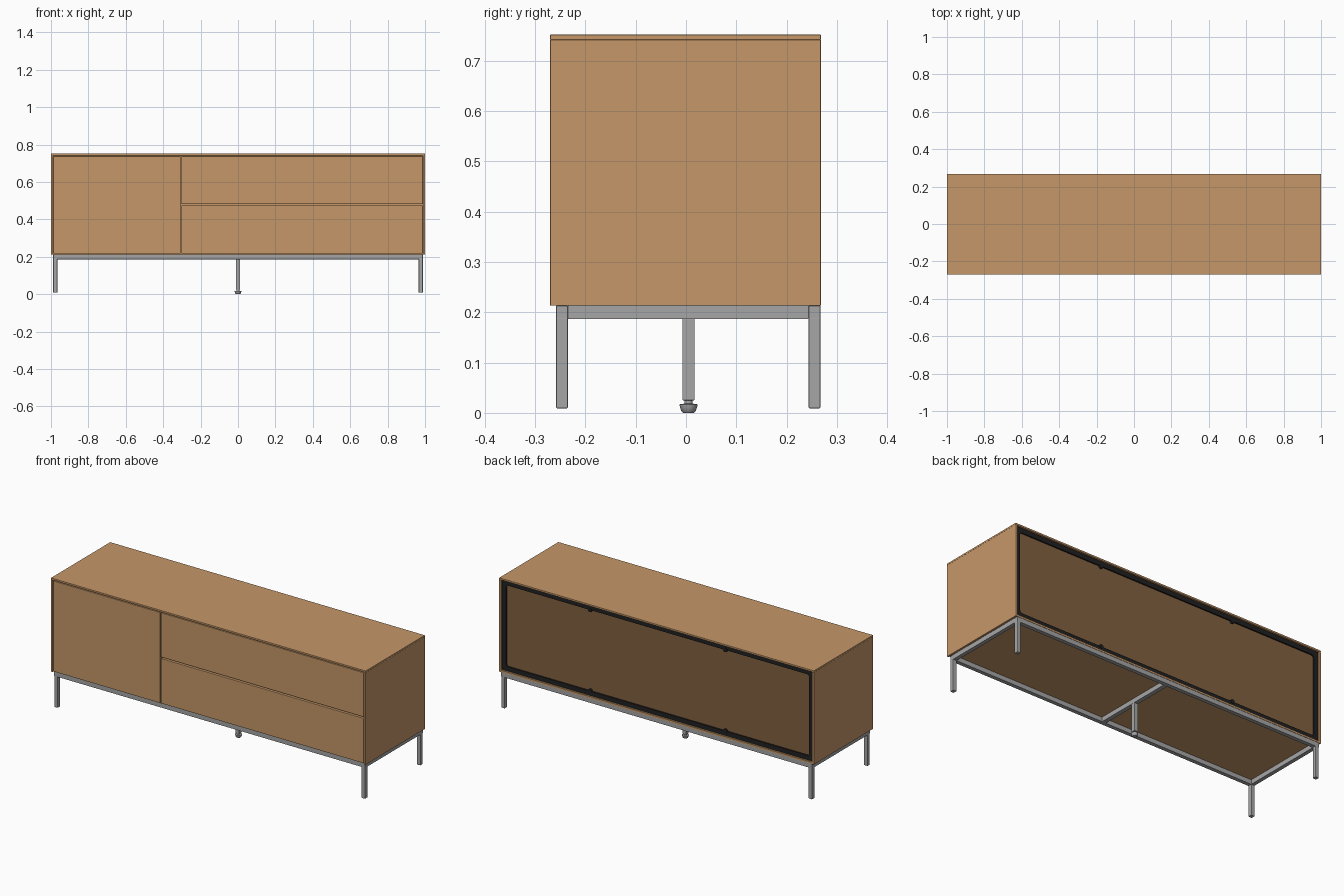
import bpy, bmesh, math
from mathutils import Matrix, Vector

old = bpy.data.objects.get("Cube")
if old:
    bpy.data.objects.remove(old, do_unlink=True)


def material(name, rgb):
    m = bpy.data.materials.new(name)
    m.use_nodes = True
    m.diffuse_color = (*rgb, 1)
    m.node_tree.nodes["Principled BSDF"].inputs["Base Color"].default_value = (*rgb, 1)
    return m


WOOD = material("oak wood", (0.56, 0.31, 0.14))
BACK = material("dark back board", (0.22, 0.12, 0.05))
BLACK = material("black trim", (0.015, 0.015, 0.015))
STEEL = material("grey steel", (0.38, 0.38, 0.38))


def link(name, mesh, mat):
    mesh.materials.append(mat)
    ob = bpy.data.objects.new(name, mesh)
    bpy.context.collection.objects.link(ob)
    return ob


def box(name, x, y, z, mat, bevel=0):
    """Box from (min, max) ranges along each axis."""
    lo, hi = (Vector(v) for v in zip(x, y, z))
    bm = bmesh.new()
    bmesh.ops.create_cube(bm, size=1, matrix=Matrix.Translation((lo + hi) / 2)
                          @ Matrix.Diagonal((*(hi - lo), 1)))
    mesh = bpy.data.meshes.new(name)
    bm.to_mesh(mesh)
    bm.free()
    ob = link(name, mesh, mat)
    if bevel:
        mod = ob.modifiers.new("soft edges", 'BEVEL')
        mod.width = bevel
        mod.segments = 2
    return ob


def lathe(name, profile, matrix, mat, sides=32):
    """Closed turned part from (radius, height) points."""
    bm = bmesh.new()
    rings = [[bm.verts.new(matrix @ Vector((r * math.cos(a), r * math.sin(a), h)))
              for a in (i * math.tau / sides for i in range(sides))] for r, h in profile]
    for low, high in zip(rings, rings[1:]):
        for i in range(sides):
            j = (i + 1) % sides
            bm.faces.new((low[i], low[j], high[j], high[i]))
    bm.faces.new(rings[0][::-1])
    bm.faces.new(rings[-1])
    mesh = bpy.data.meshes.new(name)
    bm.to_mesh(mesh)
    bm.free()
    ob = link(name, mesh, mat)
    bpy.ops.object.select_all(action='DESELECT')
    ob.select_set(True)
    bpy.context.view_layer.objects.active = ob
    bpy.ops.object.shade_smooth_by_angle(angle=math.radians(35))


# Cabinet shell
DEPTH = (-0.27, 0.268)
BASE, TOP = 0.213, 0.752
WALL = 0.011
box("top_panel", (-1, 1), DEPTH, (TOP - 0.01, TOP), WOOD, 0.001)
box("bottom_panel", (-1 + WALL, 1 - WALL), (-0.248, DEPTH[1]), (BASE, BASE + WALL), WOOD)
for side, s in (("left", 1), ("right", -1)):
    box(side + "_side_panel", sorted((s, s * (1 - WALL))), DEPTH, (BASE, TOP - 0.01), WOOD, 0.001)
box("divider", (-0.311, -0.299), (-0.248, 0.24), (BASE + WALL, TOP - 0.01), WOOD)
box("drawer_shelf", (-0.299, 1 - WALL), (-0.24, 0.24), (0.472, 0.485), WOOD)

# Door and drawer fronts
FRONT = (-0.268, -0.25)
SPLIT, EDGE = -0.305, 1 - WALL - 0.003
box("door", (-EDGE, SPLIT - 0.003), FRONT, (0.217, 0.737), WOOD, 0.0015)
box("lower_drawer_front", (SPLIT + 0.003, EDGE), FRONT, (0.217, 0.475), WOOD, 0.0015)
box("upper_drawer_front", (SPLIT + 0.003, EDGE), FRONT, (0.483, 0.737), WOOD, 0.0015)

# Back board and its black frame with rounded opening
MID = (BASE + TOP) / 2
HALF_X, HALF_Z, RIM = 1 - WALL, 0.259, 0.026
box("back_board", (-HALF_X, HALF_X), (0.244, 0.25), (MID - HALF_Z, MID + HALF_Z), BACK)


def outline(hx, hz, radius):
    pts = []
    for k, (sx, sz) in enumerate(((1, 1), (-1, 1), (-1, -1), (1, -1))):
        for i in range(6):
            a = (k + i / 5) * math.pi / 2
            pts.append((sx * (hx - radius) + radius * math.cos(a),
                        sz * (hz - radius) + radius * math.sin(a)))
    return pts


curve = bpy.data.curves.new("frame_outline", 'CURVE')
curve.dimensions = '2D'
curve.fill_mode = 'BOTH'
curve.extrude = 0.004
for points in (outline(HALF_X, HALF_Z, 0.001), outline(HALF_X - RIM, HALF_Z - RIM, 0.015)):
    spline = curve.splines.new('POLY')
    spline.points.add(len(points) - 1)
    for p, (px, pz) in zip(spline.points, points):
        p.co = (px, pz, 0, 1)
    spline.use_cyclic_u = True
helper = bpy.data.objects.new("frame_helper", curve)
bpy.context.collection.objects.link(helper)
bpy.context.view_layer.update()
frame_mesh = bpy.data.meshes.new_from_object(
    helper.evaluated_get(bpy.context.evaluated_depsgraph_get()))
bpy.data.objects.remove(helper, do_unlink=True)
frame_mesh.materials.clear()
frame_mesh.transform(Matrix.Translation((0, 0.254, MID)) @ Matrix.Rotation(math.pi / 2, 4, 'X'))
link("back_frame", frame_mesh, BLACK)

# Round clips that hold the back board
for s in (-1, 1):
    for t, level in ((-1, "lower"), (1, "upper")):
        spot = Matrix.Translation((s * 0.43, 0.25, MID + t * (HALF_Z - RIM)))
        lathe(f"{level}_{'left' if s > 0 else 'right'}_clip", [(0.012, 0), (0.012, 0.01)],
              spot @ Matrix.Rotation(-math.pi / 2, 4, 'X'), BLACK, 20)

# Steel base: rails, corner legs and cross beam
RAIL = (0.187, BASE)
IN_X, OUT_X = 0.966, 0.988
ROWS = {"front": (-0.258, -0.235), "back": (0.244, 0.267)}
for row, y in ROWS.items():
    box(row + "_rail", (-OUT_X, OUT_X), y, RAIL, STEEL, 0.001)
for side, s in (("left", 1), ("right", -1)):
    x = sorted((s * IN_X, s * OUT_X))
    box(side + "_rail", x, (ROWS["front"][1], ROWS["back"][0]), RAIL, STEEL)
    for row, y in ROWS.items():
        box(f"{row}_{side}_leg", x, y, (0.009, RAIL[0] + 0.002), STEEL, 0.002)
box("cross_beam", (-0.012, 0.012), (ROWS["front"][1], ROWS["back"][0]), RAIL, STEEL)

# Middle leg with adjustable foot
box("middle_leg", (-0.012, 0.012), (-0.007, 0.017), (0.025, RAIL[0]), STEEL, 0.001)
lathe("adjustable_foot",
      [(0.011, 0), (0.014, 0.003), (0.017, 0.011), (0.018, 0.017),
       (0.008, 0.0185), (0.008, 0.027)],
      Matrix.Translation((0, 0.005, 0)), STEEL)
